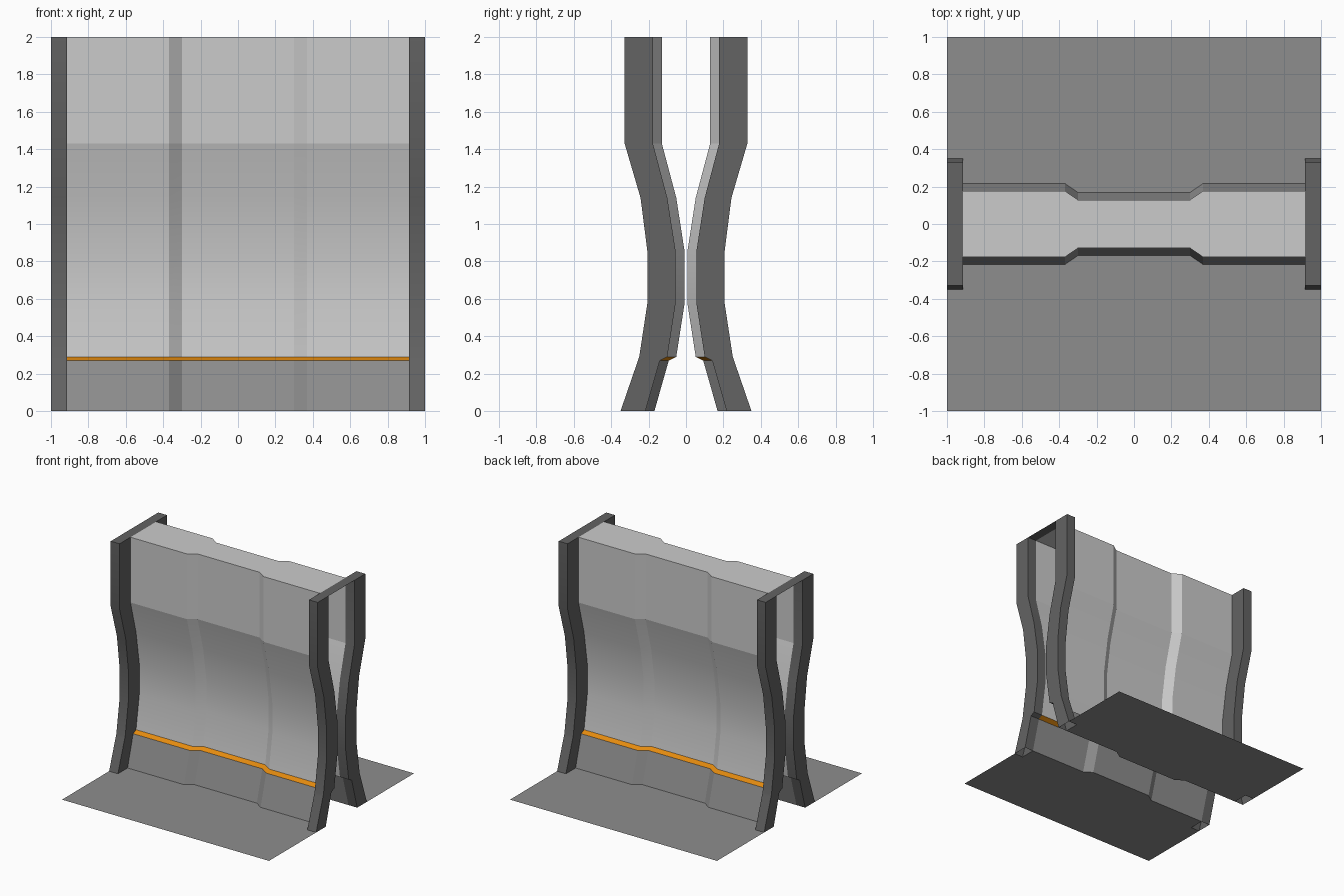
import bpy, math

if "Cube" in bpy.data.objects:
    bpy.data.objects.remove(bpy.data.objects["Cube"])

def material(name, rgb):
    m = bpy.data.materials.new(name)
    m.diffuse_color = (*rgb, 1)
    m.use_nodes = True
    m.node_tree.nodes["Principled BSDF"].inputs["Base Color"].default_value = m.diffuse_color
    return m

LIGHT = material("light_grey", (0.60, 0.60, 0.60))
MID = material("mid_grey", (0.27, 0.27, 0.27))
DARK = material("dark_grey", (0.125, 0.125, 0.125))
ORANGE = material("orange", (0.78, 0.26, 0.005))

def make(name, verts, faces, mat, mirror=(False, False), smooth=False):
    me = bpy.data.meshes.new(name)
    me.from_pydata(verts, [], faces)
    me.materials.append(mat)
    ob = bpy.data.objects.new(name, me)
    bpy.context.collection.objects.link(ob)
    if smooth:
        bpy.ops.object.select_all(action='DESELECT')
        ob.select_set(True)
        bpy.context.view_layer.objects.active = ob
        bpy.ops.object.shade_smooth_by_angle(angle=math.radians(20))
    if any(mirror):
        mod = ob.modifiers.new("mirror", 'MIRROR')
        mod.use_axis = (mirror[0], mirror[1], False)
        mod.use_mirror_merge = False
    return ob

# Wall plan: (x, inward recess of the middle bay)
END = 0.915
PLAN = [(-END, 0), (-0.37, 0), (-0.30, 0.048), (0.30, 0.048), (0.37, 0), (END, 0)]

# Wall side profile: (distance from centre, height)
LOWER = [(0.217, 0), (0.14, 0.27)]
LEDGE = [(0.14, 0.27), (0.10, 0.29)]
CURVE = [(0.10, 0.29), (0.055, 0.58), (0.055, 0.85), (0.10, 1.14), (0.177, 1.43)]
UPPER = [(0.177, 1.43), (0.177, 2.0)]

def panel(name, profile, mat):
    """Loft the plan outline up a profile, mirrored front to back."""
    n = len(PLAN)
    verts = [(x, -(d - r), z) for d, z in profile for x, r in PLAN]
    faces = [(i * n + j, i * n + j + 1, (i + 1) * n + j + 1, (i + 1) * n + j)
             for i in range(len(profile) - 1) for j in range(n - 1)]
    make(name, verts, faces, mat, (False, True), True)

panel("lower_wall", LOWER, MID)
panel("orange_ledge", LEDGE, ORANGE)
panel("curved_wall", CURVE, LIGHT)
panel("upper_wall", UPPER, LIGHT)

# Roof sheet closing the top between both walls
d = UPPER[-1][0]
roof = [(x, -(d - r), 2) for x, r in PLAN] + [(x, d - r, 2) for x, r in reversed(PLAN)]
make("roof", roof, [tuple(range(len(roof)))], LIGHT)

# Floor sheets, notched around the end ribs
d = LOWER[0][0]
floor = [(-1, -1, 0), (1, -1, 0), (1, -0.35, 0), (END, -0.35, 0)]
floor += [(x, -(d - r), 0) for x, r in reversed(PLAN)]
floor += [(-END, -0.35, 0), (-1, -0.35, 0)]
make("floor", floor, [tuple(range(len(floor)))], MID, (False, True))

# End ribs: a box section following the wall, one per corner
inner = LOWER + CURVE + UPPER[1:]
outer = [0.35, 0.257, 0.25, 0.206, 0.206, 0.243, 0.328, 0.328]
verts, faces = [], []
for (din, z), dout in zip(inner, outer):
    verts += [(END, -dout, z), (1, -dout, z), (1, -din, z), (END, -din, z)]
for i in range(len(inner) - 1):
    for k in range(4):
        a, b = i * 4 + k, i * 4 + (k + 1) % 4
        faces.append((a, b, b + 4, a + 4))
make("end_rib", verts, faces, DARK, (True, True), True)

# Thin plate across the top of each pair of ribs
t = outer[-1]
make("rib_top", [(END, -t, 2), (1, -t, 2), (1, t, 2), (END, t, 2)],
     [(0, 1, 2, 3)], DARK, (True, False))
